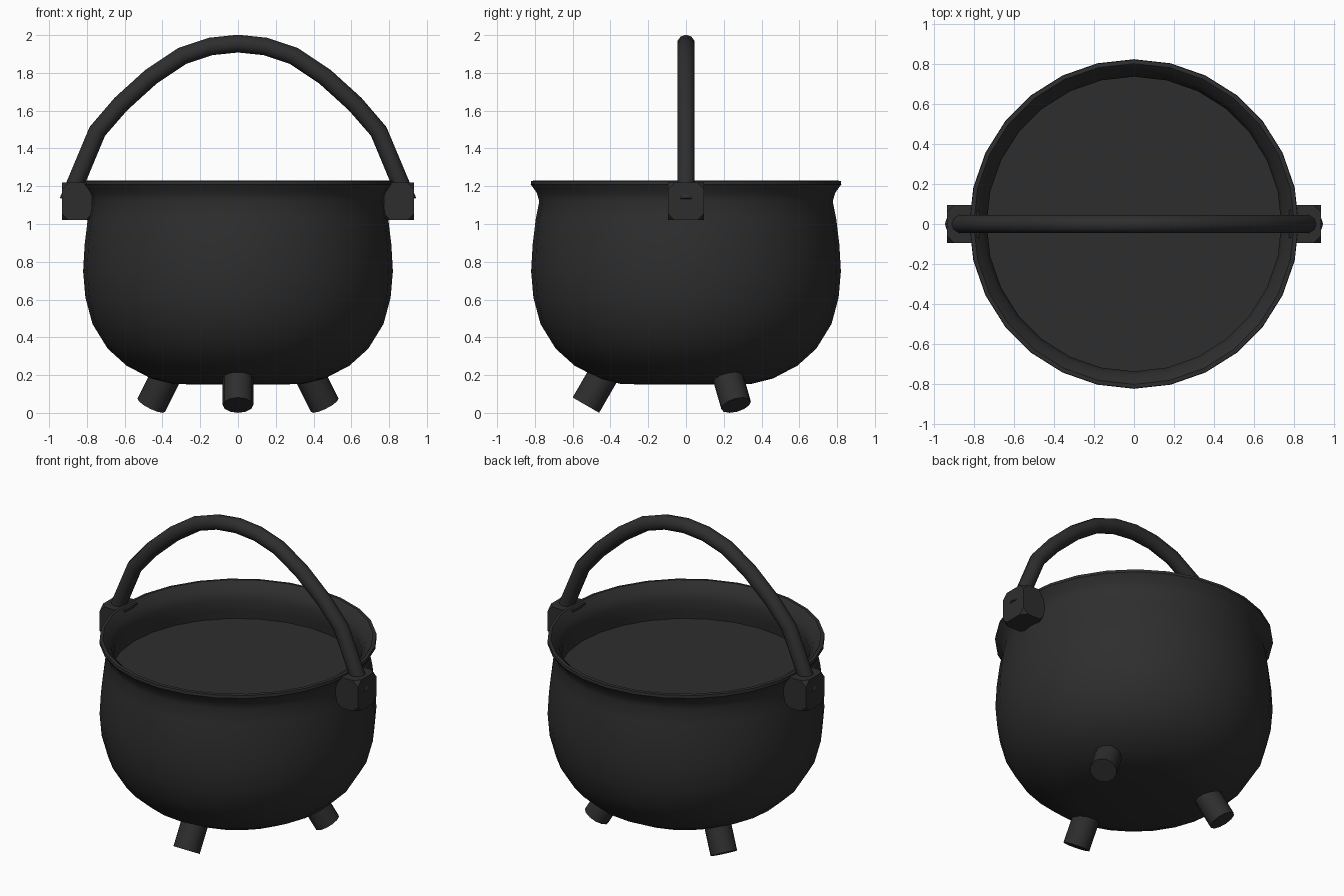
import bpy, bmesh, math
from mathutils import Matrix, Vector

default = bpy.data.objects.get("Cube")
if default:
    bpy.data.objects.remove(default, do_unlink=True)

# Material
iron = bpy.data.materials.new("black_iron")
iron.use_nodes = True
colour = (0.027, 0.027, 0.027, 1)
iron.diffuse_color = colour
bsdf = iron.node_tree.nodes["Principled BSDF"]
bsdf.inputs["Base Color"].default_value = colour
bsdf.inputs["Roughness"].default_value = 0.8


def finish(name, bm, angle=40):
    bmesh.ops.recalc_face_normals(bm, faces=bm.faces)
    mesh = bpy.data.meshes.new(name)
    bm.to_mesh(mesh)
    bm.free()
    mesh.materials.append(iron)
    obj = bpy.data.objects.new(name, mesh)
    bpy.context.collection.objects.link(obj)
    bpy.ops.object.select_all(action='DESELECT')
    obj.select_set(True)
    bpy.context.view_layer.objects.active = obj
    bpy.ops.object.shade_smooth_by_angle(angle=math.radians(angle))
    return obj


def lathe(name, profile, steps=28):
    bm = bmesh.new()
    verts = [bm.verts.new((0, r, z)) for r, z in profile]
    edges = [bm.edges.new(pair) for pair in zip(verts, verts[1:])]
    bmesh.ops.spin(bm, geom=verts + edges, cent=(0, 0, 0), axis=(0, 0, 1),
                   angle=math.tau, steps=steps)
    bmesh.ops.remove_doubles(bm, verts=bm.verts, dist=0.0005)
    return finish(name, bm)


# Pot: outside from the base up, over the flared lip and down the inside
lathe("pot_body", [
    (0, 0.15), (0.34, 0.152), (0.46, 0.182), (0.59, 0.25), (0.69, 0.34),
    (0.77, 0.47), (0.808, 0.61), (0.82, 0.75), (0.812, 0.89), (0.795, 1.03),
    (0.777, 1.12), (0.79, 1.165), (0.822, 1.21), (0.82, 1.228),
    (0.80, 1.23), (0.755, 1.185), (0.735, 1.13), (0.745, 1.05), (0.755, 0.97)])

# Surface of the contents
lathe("contents_surface", [(0.755, 1.0), (0, 1.003)])

# Three splayed legs, one at the front
tilt = math.radians(30)
axis = Vector((-math.sin(tilt), 0, math.cos(tilt)))
for name, degrees in (("front_leg", -90), ("back_left_leg", 30), ("back_right_leg", 150)):
    bm = bmesh.new()
    place = (Matrix.Rotation(math.radians(degrees), 4, 'Z')
             @ Matrix.Translation(Vector((0.53, 0, 0.041)) + axis * 0.12)
             @ Matrix.Rotation(-tilt, 4, 'Y'))
    bmesh.ops.create_cone(bm, cap_ends=True, segments=12, radius1=0.081,
                          radius2=0.081, depth=0.24, matrix=place)
    finish(name, bm)

# Handle lugs with clipped corners
for name, side in (("left_lug", 1), ("right_lug", -1)):
    bm = bmesh.new()
    bmesh.ops.create_cube(bm, size=1, matrix=Matrix.Translation((side * 0.852, 0, 1.12))
                          @ Matrix.Diagonal((0.16, 0.19, 0.2, 1)))
    bmesh.ops.bevel(bm, geom=bm.verts[:], offset=0.035, segments=1,
                    affect='VERTICES')
    finish(name, bm, 30)

# Arched handle: half path mirrored, swept with a round section
half = [(0.90, 1.12), (0.86, 1.215), (0.745, 1.49), (0.62, 1.635),
        (0.46, 1.78), (0.295, 1.89), (0.145, 1.94)]
path = [(-x, z) for x, z in half] + [(0, 1.955)] + half[::-1]
sides = 10
bm = bmesh.new()
rings = []
for i, (x, z) in enumerate(path):
    before, after = path[max(i - 1, 0)], path[min(i + 1, len(path) - 1)]
    along = Vector((after[0] - before[0], 0, after[1] - before[1])).normalized()
    across = Vector((-along.z, 0, along.x))
    ring = []
    for k in range(sides):
        a = math.tau * (k + 0.5) / sides
        offset = across * math.sin(a) + Vector((0, math.cos(a), 0))
        ring.append(bm.verts.new(Vector((x, 0, z)) + offset * 0.047))
    rings.append(ring)
for low, high in zip(rings, rings[1:]):
    for k in range(sides):
        n = (k + 1) % sides
        bm.faces.new((low[k], low[n], high[n], high[k]))
bm.faces.new(rings[0])
bm.faces.new(rings[-1])
finish("handle", bm)
